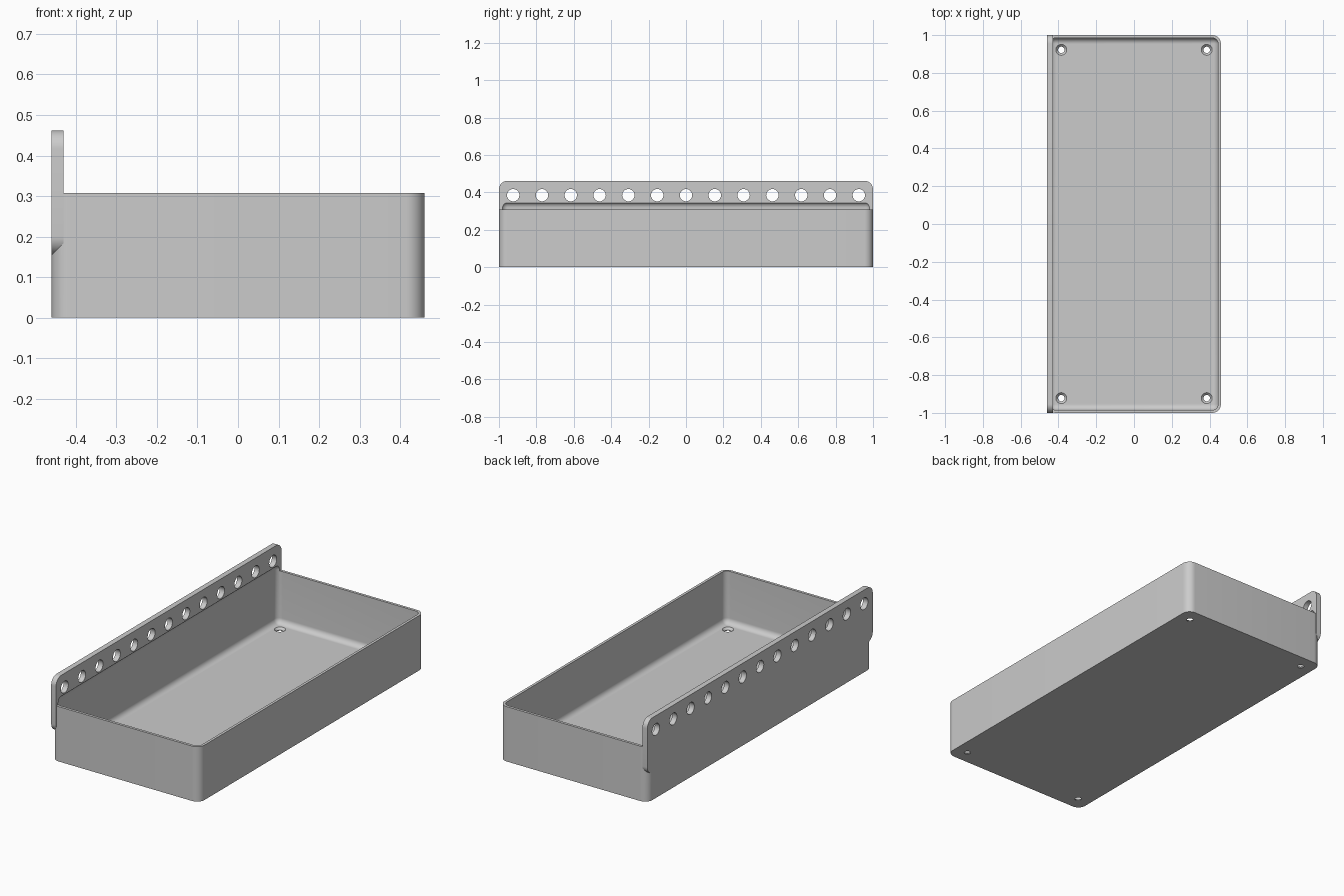
import bpy
import bmesh
from math import radians
from mathutils import Matrix, Vector

if "Cube" in bpy.data.objects:
    bpy.data.objects.remove(bpy.data.objects["Cube"], do_unlink=True)

HALF_X, HALF_Y = 0.46, 1.0
RIM, WALL, RADIUS = 0.308, 0.015, 0.046
RAIL_T, RAIL_LOW, RAIL_TOP = 0.03, 0.154, 0.462

grey = bpy.data.materials.new("mid grey")
grey.use_nodes = True
grey.diffuse_color = (0.6, 0.6, 0.6, 1)
grey.node_tree.nodes["Principled BSDF"].inputs["Base Color"].default_value = (0.6, 0.6, 0.6, 1)


def to_object(name, bm):
    mesh = bpy.data.meshes.new(name)
    bmesh.ops.recalc_face_normals(bm, faces=bm.faces)
    bm.to_mesh(mesh)
    bm.free()
    mesh.materials.append(grey)
    obj = bpy.data.objects.new(name, mesh)
    bpy.context.collection.objects.link(obj)
    return obj


def rounded_box(name, low, high, radius, axis=None):
    """Box with its edges along one axis (or all edges) rounded."""
    low, high = Vector(low), Vector(high)
    bm = bmesh.new()
    bmesh.ops.create_cube(bm, size=1)
    bmesh.ops.scale(bm, vec=high - low, verts=bm.verts)
    bmesh.ops.translate(bm, vec=(low + high) / 2, verts=bm.verts)
    edges = [e for e in bm.edges if axis is None
             or abs(e.verts[0].co[axis] - e.verts[1].co[axis]) > 1e-4]
    bmesh.ops.bevel(bm, geom=edges, offset=radius, segments=10,
                    profile=0.5, affect='EDGES')
    return to_object(name, bm)


def add_cone(bm, center, r_low, r_high, depth, axis='Z'):
    turn = Matrix.Rotation(radians(90), 4, 'Y') if axis == 'X' else Matrix()
    bmesh.ops.create_cone(bm, cap_ends=True, segments=32, radius1=r_low,
                          radius2=r_high, depth=depth,
                          matrix=Matrix.Translation(center) @ turn)


def combine(target, tool, operation):
    """Apply a boolean and discard the tool."""
    tool.hide_render = True
    mod = target.modifiers.new("cut", 'BOOLEAN')
    mod.operation, mod.solver, mod.object = operation, 'EXACT', tool
    graph = bpy.context.evaluated_depsgraph_get()
    mesh = bpy.data.meshes.new_from_object(target.evaluated_get(graph))
    target.modifiers.clear()
    target.data = mesh
    bpy.data.objects.remove(tool, do_unlink=True)


# Tray block and mounting rail
tray = rounded_box("tray_with_rail", (-HALF_X, -HALF_Y, 0),
                   (HALF_X, HALF_Y, RIM), RADIUS, axis=2)
rail = rounded_box("rail", (-HALF_X, -HALF_Y, RAIL_LOW),
                   (-HALF_X + RAIL_T, HALF_Y, RAIL_TOP), RADIUS, axis=0)
combine(tray, rail, 'UNION')

# Filleted cavity, undercutting the rail slightly above the rim
cavity = rounded_box("cavity", (WALL - HALF_X, WALL - HALF_Y, WALL),
                     (HALF_X - WALL, HALF_Y - WALL, 0.349), RADIUS - WALL)
combine(tray, cavity, 'DIFFERENCE')

# Row of holes through the rail
bm = bmesh.new()
for i in range(-6, 7):
    add_cone(bm, (-HALF_X + RAIL_T / 2, i * 0.154, 0.385), 0.033, 0.033, 0.1, 'X')
combine(tray, to_object("rail_holes", bm), 'DIFFERENCE')

# Screw holes in the floor, then their countersinks
for r_low, r_high, z, depth in ((0.017, 0.017, 0, 0.06), (0.017, 0.032, 0.0105, 0.015)):
    bm = bmesh.new()
    for x in (-0.385, 0.385):
        for y in (-0.922, 0.922):
            add_cone(bm, (x, y, z), r_low, r_high, depth)
    combine(tray, to_object("floor_holes", bm), 'DIFFERENCE')

# Smooth rounded parts, keep hard edges
bpy.ops.object.select_all(action='DESELECT')
tray.select_set(True)
bpy.context.view_layer.objects.active = tray
bpy.ops.object.shade_smooth_by_angle(angle=radians(30))
